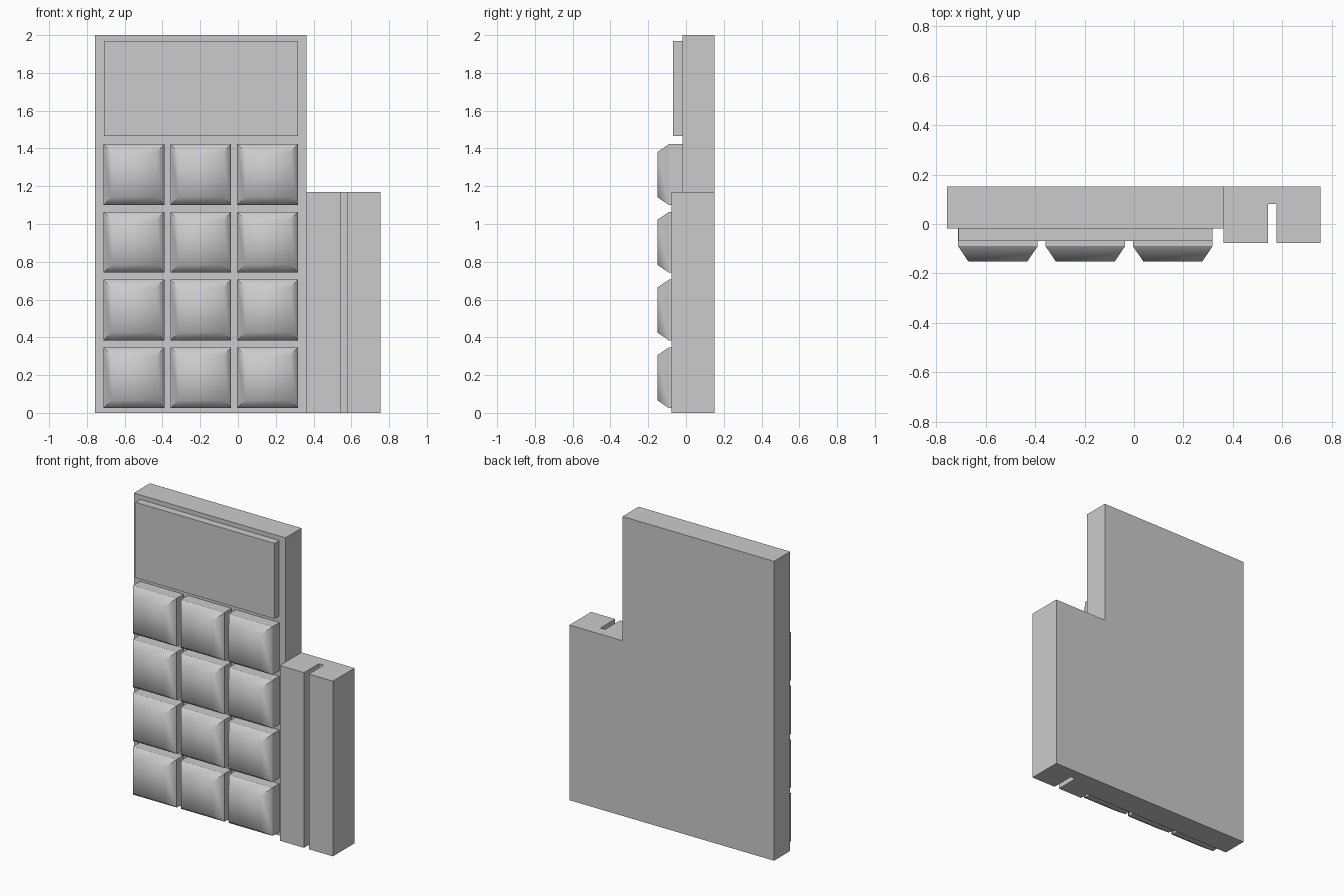
import bpy, bmesh, math

if "Cube" in bpy.data.objects:
    bpy.data.objects.remove(bpy.data.objects["Cube"])

FRONT, BACK = -0.018, 0.152      # body front and back planes


def finish(bm, name):
    bmesh.ops.recalc_face_normals(bm, faces=bm.faces)
    mesh = bpy.data.meshes.new(name)
    bm.to_mesh(mesh)
    bm.free()
    ob = bpy.data.objects.new(name, mesh)
    bpy.context.collection.objects.link(ob)
    bpy.ops.object.select_all(action='DESELECT')
    ob.select_set(True)
    bpy.context.view_layer.objects.active = ob
    bpy.ops.object.shade_smooth_by_angle(angle=math.radians(60))
    return ob


def raise_faces(bm, faces, offset):
    """Extrude a face region by an offset and return the new faces."""
    geom = bmesh.ops.extrude_face_region(bm, geom=faces)["geom"]
    verts = [g for g in geom if isinstance(g, bmesh.types.BMVert)]
    bmesh.ops.translate(bm, verts=verts, vec=offset)
    return [g for g in geom if isinstance(g, bmesh.types.BMFace)]


def panel(bm, x0, x1, z0, z1):
    """Front-facing rectangle lying on the body front."""
    pts = ((x0, z0), (x1, z0), (x1, z1), (x0, z1))
    return bm.faces.new([bm.verts.new((x, FRONT, z)) for x, z in pts])


# Body and slotted side holder: plan profile raised, body part raised again
bm = bmesh.new()
plan = [(-0.757, FRONT), (-0.757, BACK), (0.363, BACK), (0.363, FRONT),
        (0.363, -0.077), (0.542, -0.077), (0.542, 0.08), (0.577, 0.08),
        (0.577, -0.077), (0.755, -0.077), (0.755, BACK)]
v = [bm.verts.new((x, y, 0)) for x, y in plan]
base = [bm.faces.new(v[:4]), bm.faces.new(v[3:] + [v[2]])]
tops = raise_faces(bm, base, (0, 0, 1.17))
body_top = min(tops, key=lambda f: f.calc_center_median().x)
raise_faces(bm, [body_top], (0, 0, 0.83))
finish(bm, "body_with_side_holder")

# Screen frame with a recessed display
bm = bmesh.new()
face = raise_faces(bm, [panel(bm, -0.71, 0.317, 1.466, 1.97)], (0, -0.05, 0))
bmesh.ops.inset_region(bm, faces=face, thickness=0.055)
raise_faces(bm, face, (0, 0.043, 0))
finish(bm, "screen_frame")

# Keypad of chamfered buttons, 3 columns by 4 rows
SIZE, INSET = 0.322, 0.042
for row in range(4):
    for col in range(3):
        x, z = -0.712 + col * 0.354, 0.025 + row * 0.3585
        bm = bmesh.new()
        face = raise_faces(bm, [panel(bm, x, x + SIZE, z, z + SIZE)], (0, -0.072, 0))
        face = raise_faces(bm, face, (0, -0.062, 0))
        k = 1 - 2 * INSET / SIZE
        for vert in face[0].verts:
            vert.co.x = x + SIZE / 2 + (vert.co.x - x - SIZE / 2) * k
            vert.co.z = z + SIZE / 2 + (vert.co.z - z - SIZE / 2) * k
        finish(bm, f"button_{row + 1}_{col + 1}")
